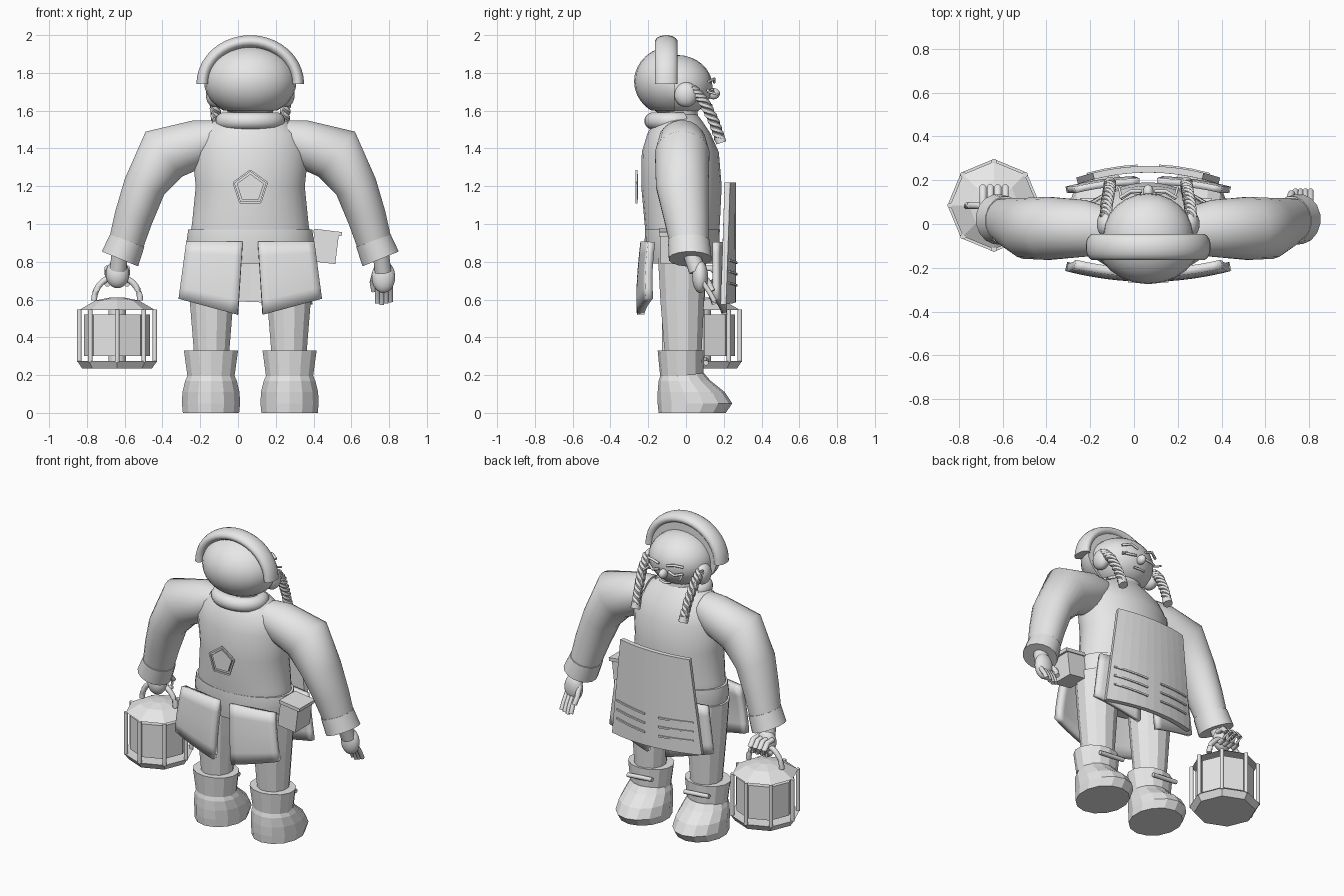
import bpy, bmesh, math
from mathutils import Vector, Matrix

if "Cube" in bpy.data.objects:
    bpy.data.objects.remove(bpy.data.objects["Cube"])

C = 0.065                      # body centre line in x
grey = bpy.data.materials.new("plain_grey")
grey.diffuse_color = (0.8, 0.8, 0.8, 1)
grey.use_nodes = True
grey.node_tree.nodes["Principled BSDF"].inputs["Base Color"].default_value = grey.diffuse_color


def finish(name, bm, smooth=True, angle=40):
    bmesh.ops.recalc_face_normals(bm, faces=bm.faces)
    me = bpy.data.meshes.new(name)
    bm.to_mesh(me)
    bm.free()
    me.materials.append(grey)
    ob = bpy.data.objects.new(name, me)
    bpy.context.collection.objects.link(ob)
    bpy.ops.object.select_all(action='DESELECT')
    bpy.context.view_layer.objects.active = ob
    ob.select_set(True)
    if smooth:
        bpy.ops.object.shade_smooth_by_angle(angle=math.radians(angle))
    return ob


def loft(name, rings, n=24, smooth=True, angle=40):
    """Skin a row of ellipses given as (centre, axis_a, axis_b)."""
    bm = bmesh.new()
    loops = []
    for o, a, b in rings:
        loops.append([bm.verts.new(Vector(o) + Vector(a) * math.cos(t) + Vector(b) * math.sin(t))
                      for t in [2 * math.pi * (i + 0.5) / n for i in range(n)]])
    for p, q in zip(loops, loops[1:]):
        for i in range(n):
            bm.faces.new((p[i], p[(i + 1) % n], q[(i + 1) % n], q[i]))
    bm.faces.new(loops[0])
    bm.faces.new(loops[-1])
    return finish(name, bm, smooth, angle)


def stack(name, x, rows, n=24, smooth=True):
    """Upright loft from rows of (z, half_width, y_back, y_front)."""
    return loft(name, [((x, (a + b) / 2, z), (w, 0, 0), (0, (b - a) / 2, 0))
                       for z, w, a, b in rows], n, smooth)


def tube(name, pts, r, n=8):
    pts = [Vector(p) for p in pts]
    rings = []
    for i, p in enumerate(pts):
        t = (pts[min(i + 1, len(pts) - 1)] - pts[max(i - 1, 0)]).normalized()
        ref = Vector((0, 0, 1)) if abs(t.z) < 0.9 else Vector((0, 1, 0))
        a = t.cross(ref).normalized()
        rings.append((p, a * r, t.cross(a) * r))
    return loft(name, rings, n, True, 50)


def ball(name, loc, size, cut=None):
    bm = bmesh.new()
    bmesh.ops.create_uvsphere(bm, u_segments=24, v_segments=16, radius=1,
                              matrix=Matrix.Translation(loc) @ Matrix.Diagonal((*size, 1)))
    for co, no in cut or []:
        geom = bm.verts[:] + bm.edges[:] + bm.faces[:]
        res = bmesh.ops.bisect_plane(bm, geom=geom, plane_co=co, plane_no=no, clear_outer=True)
        bmesh.ops.edgeloop_fill(bm, edges=[e for e in res["geom_cut"]
                                           if isinstance(e, bmesh.types.BMEdge)])
    return finish(name, bm)


def box(name, loc, size, tilt=0):
    bm = bmesh.new()
    bmesh.ops.create_cube(bm, size=1, matrix=Matrix.Translation(loc)
                          @ Matrix.Rotation(tilt, 4, 'Y') @ Matrix.Diagonal((*size, 1)))
    return finish(name, bm, False)


def panel(name, corners, depth, thick, nx=8, nz=5, smooth=True):
    """Curved sheet: corners top-left, top-right, bottom-left, bottom-right as (dx, z)."""
    tl, tr, bl, br = [Vector(p) for p in corners]
    bm = bmesh.new()
    rows = []
    for j in range(nz + 1):
        v = j / nz
        l, r = tl.lerp(bl, v), tr.lerp(br, v)
        pts = [l.lerp(r, i / nx) for i in range(nx + 1)]
        rows.append([bm.verts.new((C + p.x, depth(p.x, v), p.y)) for p in pts])
    for p, q in zip(rows, rows[1:]):
        for i in range(nx):
            bm.faces.new((p[i], p[i + 1], q[i + 1], q[i]))
    ob = finish(name, bm, smooth)
    m = ob.modifiers.new("thickness", 'SOLIDIFY')
    m.thickness, m.offset = thick, 0
    return ob


# Torso, hem and neck
stack("coat_body", C, [(0.80, .28, -.19, .15), (0.90, .325, -.21, .17), (1.0, .31, -.22, .18),
                       (1.2, .29, -.238, .19), (1.38, .31, -.235, .175), (1.48, .27, -.205, .13),
                       (1.54, .20, -.17, .09), (1.58, .13, -.14, .06)], 32)
stack("coat_hem", C, [(0.79, .31, -.205, .165), (0.90, .34, -.22, .178),
                      (0.97, .33, -.218, .18)], 32)
stack("neck", C, [(1.50, .13, -.15, .07), (1.62, .12, -.14, .06)])
tube("collar_roll", [(C + .14 * math.cos(t), -.07 + .105 * math.sin(t), 1.545)
                     for t in [math.radians(150 + 10 * i) for i in range(25)]], .046, 12)

# Head, hair and headband
ball("face", (C, -.05, 1.73), (.205, .19, .165))
ball("back_hair", (C, -.06, 1.755), (.245, .215, .19),
     [((0, 0, 1.60), (0, 0, -1)), ((0, -.06, 0), (0, 1, 0))])
arch = [math.pi * i / 20 for i in range(21)]
loft("headband", [((C + .252 * math.cos(t), -.105, 1.74 + .226 * math.sin(t)),
                   (.034 * math.cos(t), 0, .034 * math.sin(t)), (0, .06, 0)) for t in arch], 16)
ball("nose", (C, .145, 1.69), (.025, .035, .03))
tube("mouth", [(C - .04, .125, 1.632), (C, .135, 1.627), (C + .04, .125, 1.632)], .007)

# Torso emblem: plate with a raised border
for nm, r0, y in (("emblem_plate", .075, -.262), ("emblem_border", .093, -.262)):
    corners = [(C + r0 * math.sin(a), y, 1.19 + r0 * math.cos(a))
               for a in [2 * math.pi * i / 5 for i in range(5)]]
    if nm == "emblem_plate":
        bm = bmesh.new()
        bm.faces.new([bm.verts.new(p) for p in corners])
        plate = finish(nm, bm, False)
        plate.modifiers.new("thickness", 'SOLIDIFY').thickness = .008
    else:
        for i in range(5):
            tube(nm, [corners[i], corners[(i + 1) % 5]], .007, 4)

# Front apron with raised slats
apron_y = lambda x, v: .25 - .5 * x * x
panel("front_apron", [(-.25, 1.22), (.25, 1.22), (-.325, .60), (.325, .575)],
      apron_y, .03, 10, 4, False)

for s in (-1, 1):
    X = lambda d: C + s * d

    # Apron slats
    for z in (.68, .74, .80):
        tube("apron_slat", [(X(d), apron_y(d, 0) + .017, z + .06 * (d - .15))
                            for d in (.05, .12, .20, .28)], .008, 4)

    # Skirt panels, back and front
    shape = [(s * .04, .905), (s * .335, .905), (s * .065, .52), (s * .375, .605)]
    panel("back_skirt_panel", shape,
          lambda x, v: -.222 - .022 * math.sin(v * 2) + .35 * x * x, .04)
    panel("front_skirt_panel", shape, lambda x, v: .195 + .01 * v - .35 * x * x, .03)

    # Hair bun and twisted braid
    ball("hair_bun", (X(.19), .0, 1.685), (.045, .062, .066))
    path = [Vector(p) for p in ((X(.195), .03, 1.72), (X(.19), .09, 1.655),
                                (X(.18), .145, 1.55), (X(.175), .18, 1.45))]
    for k in range(3):
        pts = []
        for i in range(37):
            u = i / 12
            j = min(int(u), 2)
            p = path[j].lerp(path[j + 1], u - j)
            a = i * .55 + k * 2 * math.pi / 3
            pts.append(p + Vector((math.cos(a), .87 * math.sin(a), .5 * math.sin(a))) * .015)
        tube("braid_strand", pts, .016, 6)
    tube("braid_tie", [(X(.175), .175, 1.465), (X(.175), .187, 1.43)], .03, 8)

    # Brow and closed eye
    tube("eyebrow", [(X(.03), .15, 1.752), (X(.08), .15, 1.767), (X(.13), .12, 1.755)], .008)
    tube("eyelid", [(X(.035), .14, 1.71), (X(.08), .145, 1.698), (X(.125), .115, 1.708)], .008)
    tube("eyelash", [(X(.12), .115, 1.70), (X(.135), .17, 1.685)], .006)

    # Sleeve: outer and inner outline points with depth
    rings = []
    for xo, zo, xi, zi, y, d in ((.20, 1.55, .18, 1.36, -.03, .11), (.30, 1.55, .27, 1.29, -.02, .13),
                                 (.555, 1.49, .36, 1.25, -.02, .145), (.665, 1.24, .455, 1.155, -.02, .14),
                                 (.715, 1.07, .52, 1.0, .0, .12), (.755, .89, .575, .85, .02, .10)):
        rings.append(((X((xo + xi) / 2), y, (zo + zi) / 2),
                      (s * (xo - xi) / 2, 0, (zo - zi) / 2), (0, d, 0)))
    loft("sleeve", rings, 24, True, 60)
    loft("sleeve_cuff", [((X(.652), .015, .912), (s * .093, 0, .033), (0, .112, 0)),
                         ((X(.690), .022, .815), (s * .098, 0, .040), (0, .115, 0))], 16)

    # Hands: one gripping, one hanging
    if s < 0:
        tube("wrist", [(-.625, .02, .85), (-.635, .05, .76)], .045, 12)
        ball("palm", (-.638, .065, .735), (.062, .05, .075))
        for i in range(4):
            x = -.69 + .034 * i
            tube("grip_finger", [(x, .08, .765), (x, .135, .765), (x, .165, .73),
                                 (x, .14, .69), (x, .10, .685)], .017)
    else:
        tube("wrist", [(.755, .025, .85), (.768, .06, .75)], .045, 12)
        ball("palm", (.77, .075, .72), (.062, .042, .085))
        for i in range(4):
            x = .738 + .023 * i
            tube("hanging_finger", [(x, .09, .69), (x, .13, .63), (x, .15, .575 + .008 * abs(i - 1))],
                 .014)
        tube("thumb", [(.725, .08, .74), (.712, .12, .69), (.72, .14, .645)], .016)

    # Leg, boot and boot pin
    stack("trouser_leg", X(.205), [(.30, .095, -.115, .085), (.60, .12, -.14, .10),
                                   (.86, .14, -.155, .115)], 12, False)
    stack("boot_foot", X(.208), [(0, .153, -.145, .21), (.05, .158, -.15, .245), (.11, .155, -.15, .205),
                                 (.17, .14, -.145, .13), (.21, .122, -.132, .095)], 14, False)
    stack("boot_cuff", X(.208), [(.195, .128, -.137, .092), (.33, .147, -.15, .098)], 14, False)
    tube("boot_pin", [(X(.208) - .1, .105, .28), (X(.208) + .08, .105, .265)], .014)

# Belt pouch
box("belt_pouch", (.46, -.06, .875), (.13, .15, .16), .12)
box("pouch_lid", (.475, -.06, .955), (.15, .165, .022), .12)

# Lantern
LX, LY = -.64, .085


def octagon(name, rows):
    t = math.pi / 8            # turn so corners lie on the axes
    return loft(name, [((LX, LY, z), (r * math.cos(t), -r * math.sin(t), 0),
                        (r * math.sin(t), r * math.cos(t), 0)) for z, r in rows], 8, False)


octagon("lantern_base", [(.235, .185), (.275, .212)])
octagon("lantern_body", [(.30, .175), (.52, .175)])
octagon("lantern_roof", [(.545, .20), (.595, .115), (.61, .04)])
for i in range(8):
    a = math.pi * i / 4
    x, y = LX + .2 * math.cos(a), LY + .2 * math.sin(a)
    tube("lantern_post", [(x, y, .27), (x, y, .548)], .013)
tube("lantern_core", [(LX, LY, .25), (LX, LY, .56)], .05)
tube("lantern_handle", [(LX + .122 * math.cos(t), LY, .595 + .128 * math.sin(t)) for t in arch], .017)
